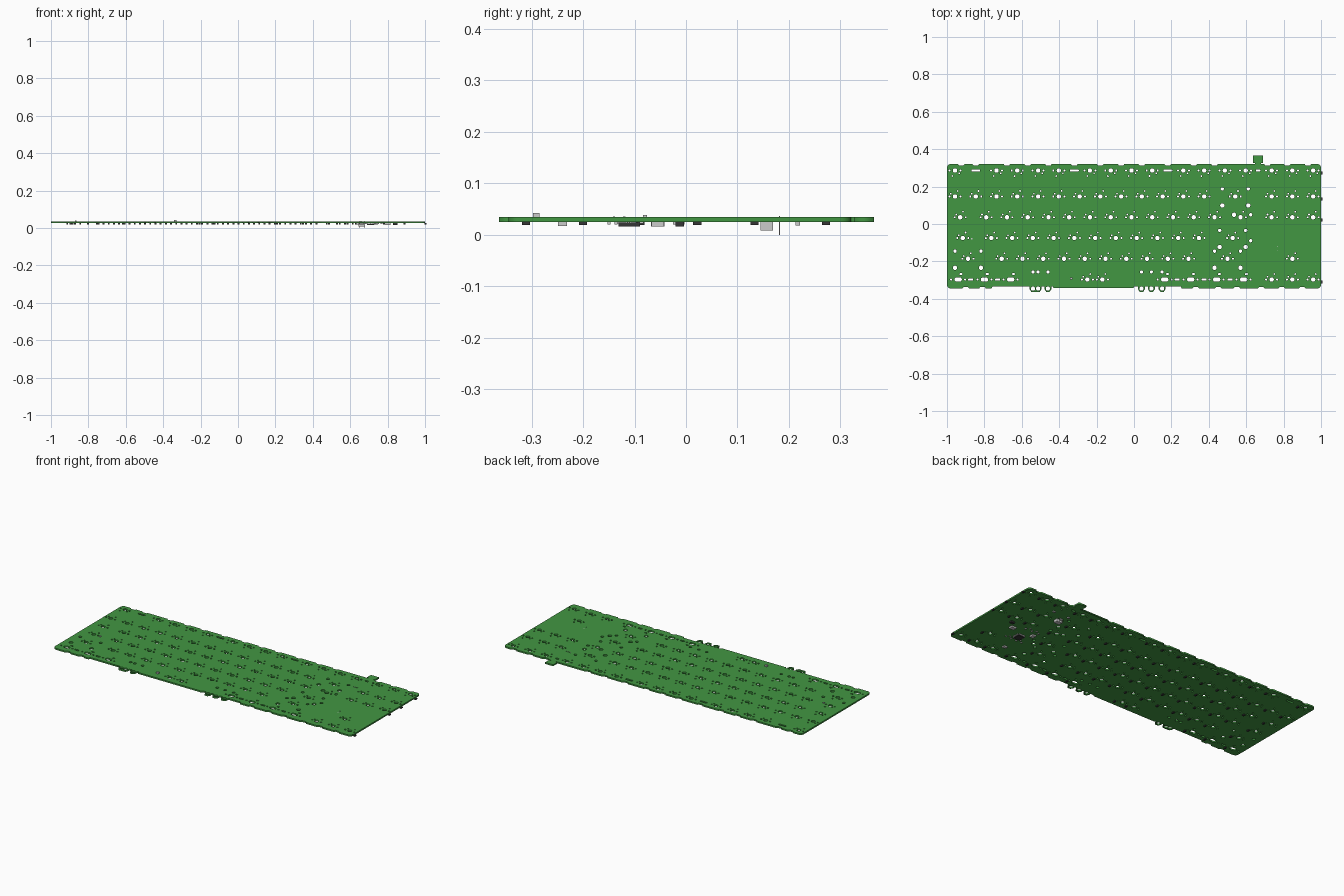
import bpy, bmesh, math
from mathutils import Matrix

U = 0.111                                    # key pitch
X0 = -0.957                                  # centre of the first column
ROWS = [0.286, 0.147, 0.036, -0.075, -0.186, -0.297]
Z0, Z1 = 0.0252, 0.0342                      # board bottom and top


def material(name, c):
    m = bpy.data.materials.new(name)
    m.diffuse_color = (*c, 1)
    return m


GREEN = material("board_green", (0.055, 0.31, 0.055))
DARK = material("part_dark", (0.035, 0.035, 0.035))


def boxes(name, items, mat=None):
    """items: (x, y, zmin, sx, sy, sz)"""
    bm = bmesh.new()
    for x, y, z, sx, sy, sz in items:
        bmesh.ops.create_cube(bm, size=1, matrix=Matrix.Translation((x, y, z + sz / 2))
                              @ Matrix.Diagonal((sx, sy, sz, 1)))
    me = bpy.data.meshes.new(name)
    bm.to_mesh(me)
    bm.free()
    ob = bpy.data.objects.new(name, me)
    bpy.context.collection.objects.link(ob)
    if mat:
        me.materials.append(mat)
    return ob


# Key centres: (column in pitches, row), flagged when the hole is a slot
keys = [(c, 0) for c in [0, 2, 3, 4, 5, 6.5, 7.5, 8.5, 9.5, 11, 12, 13, 14, 15.25, 16.25, 17.25]]
keys += [(c, 1) for c in [*range(13), 13.5, 15.25, 16.25, 17.25]]
keys += [(c, 2) for c in [0.25, *[1.5 + i for i in range(12)], 13.75, 15.25, 16.25, 17.25]]
keys += [(c, 3) for c in [0.375, *[1.75 + i for i in range(11)], 13.375]]
keys += [(c, 4) for c in [0.625, *[2.25 + i for i in range(10)], 13.125, 16.25]]
mods = [0.15, 1.42, 2.68, 10.1, 11.35, 12.6, 13.9]
keys += [(c, 5) for c in mods + [6.375, 7.1, 15.25, 16.25, 17.25]]

# Holes: (x, y, radius, half slot length), overlapping ones are skipped
holes = []


def hole(x, y, r, half=0.0):
    for a, b, q, h in holes:
        dx = max(0, abs(a - x) - h - half)
        if math.hypot(dx, b - y) < r + q + 0.0015:
            return
    holes.append((x, y, r, half))


for c, r in keys:
    slot = 0.008 if r == 5 and c in mods else 0
    hole(X0 + c * U, ROWS[r], 0.0118, slot)

# Stabiliser holes: 2-unit keys, tall enter key, space bar
for c, r in [(13.5, 1), (13.375, 3), (0.625, 4), (13.125, 4)]:
    for s in (-1, 1):
        x = X0 + c * U + s * 0.0693
        hole(x, ROWS[r] - 0.048, 0.0116)
        hole(x, ROWS[r] + 0.0406, 0.0089)
for s in (-1, 1):
    hole(X0 + 13.875 * U - 0.048, -0.02 + s * 0.0693, 0.0116)
    hole(X0 + 13.875 * U + 0.0406, -0.02 + s * 0.0693, 0.0089)
hole(X0 + 13.875 * U, -0.02, 0.0118)
SPACE = [-0.54, -0.513, -0.46, 0.04, 0.093, 0.15]
for x in SPACE:
    hole(x, -0.345, 0.0116)
    hole(x, -0.256, 0.0085)

# Switch side pegs and solder pins
for c, r in keys:
    x, y = X0 + c * U, ROWS[r]
    f = -1 if r == 0 else 1
    ext = 0.008 if r == 5 and c in mods else 0
    for s in (-1, 1):
        hole(x + s * (0.0295 + ext), y, 0.0052)
    hole(x - f * 0.022, y + f * 0.0147, 0.0045, ext / 2)
    hole(x + f * 0.0147, y + f * 0.0295, 0.0045, ext / 2)

# Slots in the gaps of the function row and along the bottom row
for c in [1, 5.75, 10.25, 14.6]:
    hole(X0 + c * U, ROWS[0], 0.006, 0.018 if c < 14 else 0.006)
for c in [0.75, 2.05, 10.7, 12.0, 13.25]:
    hole(X0 + c * U, ROWS[5], 0.006, 0.008)


def hole_points(x, y, r, half):
    n = 20 if r > 0.008 else 12
    pts = []
    for i in range(n):
        a = 2 * math.pi * (i + 0.5) / n
        pts.append((x + math.copysign(half, math.cos(a)) + r * math.cos(a), y + r * math.sin(a)))
    return pts


# Outline, anticlockwise from the lower left
def corner(cx, cy, a0, r=0.022):
    return [(cx + r * math.cos(math.radians(a0 + k * 15)), cy + r * math.sin(math.radians(a0 + k * 15)))
            for k in range(7)]


def notch(x, y, depth, d, w=0.018):
    """Shallow notch, walked in direction d"""
    return [(x - d * w, y), (x - d * (w - 0.006), y + depth), (x + d * (w - 0.006), y + depth), (x + d * w, y)]


def bump(xa, xb, base):
    return [(xa - 0.018, base), (xa - 0.018, -0.349), (xa - 0.009, -0.363),
            (xb + 0.009, -0.363), (xb + 0.018, -0.349), (xb + 0.018, base)]


LOW, TOP = -0.345, 0.321
out = corner(-0.978, LOW + 0.022, 180)
for x in (-0.9, -0.81):
    out += notch(x, LOW, 0.008, 1)
out += [(-0.762, LOW), (-0.756, -0.334)]
out += bump(-0.54, -0.513, -0.334) + bump(-0.46, -0.46, -0.334)
out += [(-0.435, -0.334), (-0.43, -0.342), (-0.004, -0.342), (0.002, -0.334)]
for x in SPACE[3:]:
    out += bump(x, x, -0.334)
out += [(0.25, -0.334), (0.256, LOW)]
for x in (0.33, 0.45, 0.55, 0.68, 0.79, 0.9):
    out += notch(x, LOW, 0.008, 1)
out += corner(0.978, LOW + 0.022, 270)
out += corner(0.978, TOP - 0.022, 0)
tops = [17.0, 16, 15.75 - 0.7, 12.5, 11.5, 10.25, 9, 8, 7, 5.75, 4.5, 3.5, 2.5, 1, 0.3]
for c in tops:
    x = X0 + c * U
    out += notch(x, TOP, -0.008, -1)
    if c == tops[2]:                         # connector tab
        out += [(0.680, TOP), (0.680, 0.327), (0.690, 0.327), (0.690, 0.365),
                (0.636, 0.365), (0.636, 0.327), (0.646, 0.327), (0.646, TOP)]
out += corner(-0.978, TOP - 0.022, 90)

# Circuit board: filled outline with holes, extruded
cu = bpy.data.curves.new("circuit_board", 'CURVE')
cu.dimensions = '2D'
cu.fill_mode = 'BOTH'
cu.extrude = (Z1 - Z0) / 2
for pts in [out] + [hole_points(*h) for h in holes]:
    sp = cu.splines.new('POLY')
    sp.points.add(len(pts) - 1)
    for p, (x, y) in zip(sp.points, pts):
        p.co = (x, y, 0, 1)
    sp.use_cyclic_u = True
cu.materials.append(GREEN)
board = bpy.data.objects.new("circuit_board", cu)
board.location.z = (Z0 + Z1) / 2
bpy.context.collection.objects.link(board)
bpy.context.view_layer.objects.active = board
board.select_set(True)
bpy.ops.object.convert(target='MESH')

# Diodes under every key
boxes("diodes", [(X0 + c * U + 0.044, ROWS[r] - 0.014, 0.0190, 0.010, 0.016, 0.0064) for c, r in keys], DARK)

# Controller chip with pins on four sides
cx, cy = 0.71, -0.11
boxes("controller_chip", [(cx, cy, 0.0165, 0.042, 0.042, 0.0075)], DARK)
pins = []
for i in range(11):
    t = (i - 5) * 0.0036
    for s in (-1, 1):
        pins += [(cx + t, cy + s * 0.0235, 0.0215, 0.0016, 0.007, 0.004),
                 (cx + s * 0.0235, cy + t, 0.0215, 0.007, 0.0016, 0.004)]
boxes("chip_pins", pins)

# Small parts around the chip
boxes("crystal", [(0.66, -0.055, 0.0165, 0.022, 0.026, 0.009)])
boxes("reset_switch", [(0.80, -0.055, 0.0160, 0.030, 0.024, 0.0095)])
boxes("regulator", [(0.84, -0.012, 0.0165, 0.024, 0.016, 0.009)], DARK)
boxes("capacitors", [(0.66 + 0.018 * i, -0.15 + 0.014 * (i % 2), 0.0205, 0.010, 0.006, 0.005) for i in range(7)]
      + [(0.65 + 0.022 * i, -0.02 + 0.012 * (i % 2), 0.0205, 0.007, 0.010, 0.005) for i in range(5)])
boxes("filter_parts", [(0.70, -0.24, 0.0175, 0.022, 0.018, 0.008), (0.74, 0.217, 0.0185, 0.016, 0.009, 0.007),
                       (0.64, 0.217, 0.0185, 0.012, 0.009, 0.007)])

# Cable socket with through pins
boxes("cable_socket", [(0.662, 0.157, 0.0085, 0.036, 0.025, 0.017)])
boxes("socket_pins", [(0.662 + (i - 2) * 0.0065, 0.182, 0.0 if i in (0, 4) else 0.012, 0.002, 0.0022,
                       0.037 if i in (0, 4) else 0.025) for i in range(5)])

# Indicator lights on the top face
boxes("indicator_lights", [(-0.335, -0.291, Z1, 0.014, 0.012, 0.0085), (-0.868, -0.080, Z1, 0.008, 0.008, 0.0045)])
boxes("test_pins", [(0.768, y, Z1, 0.004, 0.004, 0.0012) for y in (-0.12, -0.14)])
